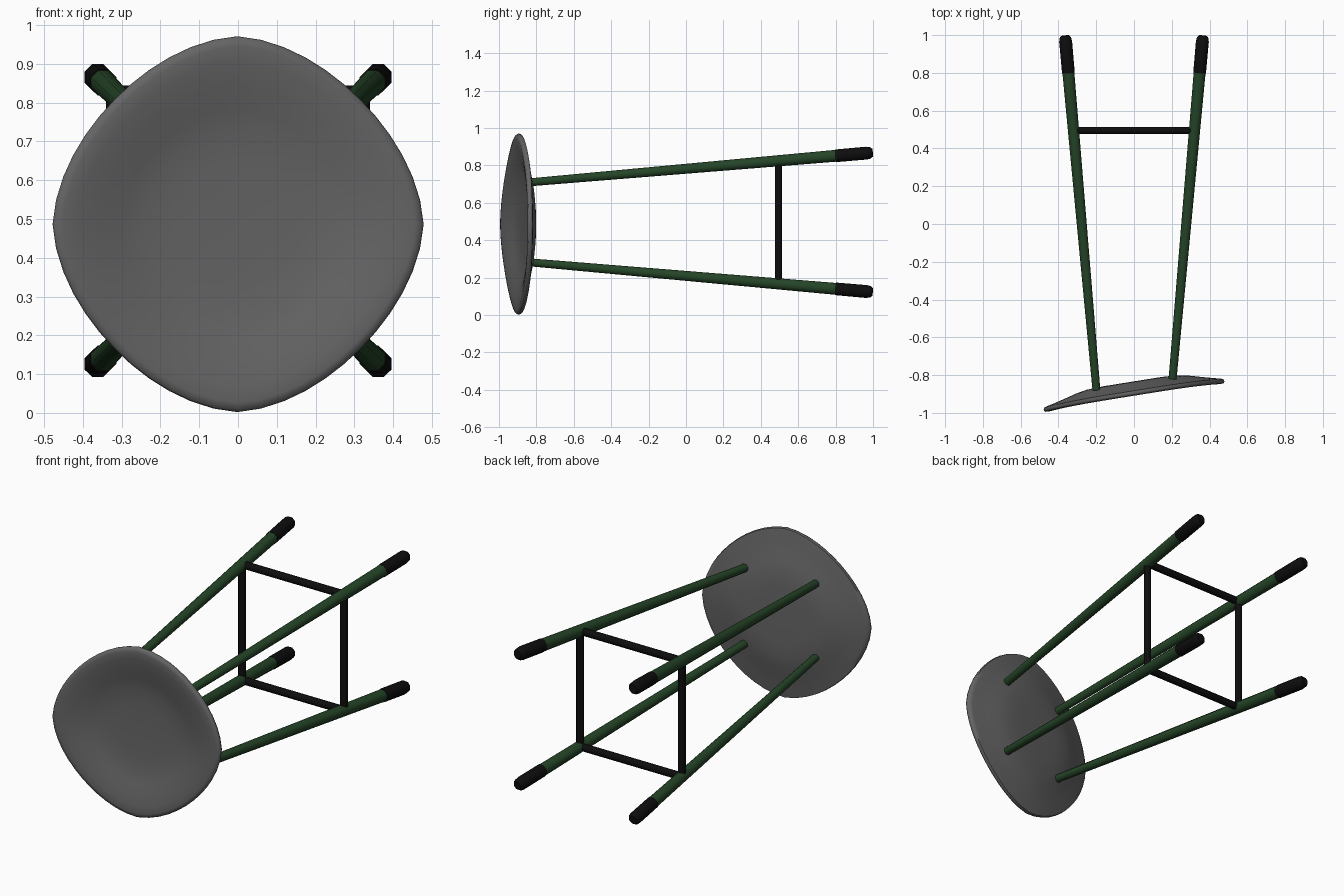
import bpy, bmesh, math
from mathutils import Vector, Matrix

old = bpy.data.objects.get("Cube")
if old:
    bpy.data.objects.remove(old, do_unlink=True)


def material(name, rgb):
    m = bpy.data.materials.new(name)
    m.use_nodes = True
    m.diffuse_color = (*rgb, 1)
    m.node_tree.nodes["Principled BSDF"].inputs["Base Color"].default_value = (*rgb, 1)
    return m


GREEN = material("dark_green", (0.018, 0.058, 0.02))
BLACK = material("black", (0.004, 0.004, 0.004))
GREY = material("grey", (0.13, 0.13, 0.13))


def loft(name, rings, mat, angle):
    """Skin a list of equal rings and close both ends."""
    bm = bmesh.new()
    loops = [[bm.verts.new(p) for p in ring] for ring in rings]
    n = len(loops[0])
    for a, b in zip(loops, loops[1:]):
        for i in range(n):
            j = (i + 1) % n
            bm.faces.new((a[i], a[j], b[j], b[i]))
    bm.faces.new(loops[0][::-1])
    bm.faces.new(loops[-1])
    bmesh.ops.recalc_face_normals(bm, faces=bm.faces)
    mesh = bpy.data.meshes.new(name)
    bm.to_mesh(mesh)
    bm.free()
    mesh.materials.append(mat)
    ob = bpy.data.objects.new(name, mesh)
    bpy.context.collection.objects.link(ob)
    bpy.ops.object.select_all(action='DESELECT')
    ob.select_set(True)
    bpy.context.view_layer.objects.active = ob
    bpy.ops.object.shade_smooth_by_angle(angle=math.radians(angle))
    return ob


def tube(name, stations, mat, sides=8):
    """Round bar through (point, radius) stations on a straight line."""
    axis = (stations[-1][0] - stations[0][0]).normalized()
    rot = axis.to_track_quat('Z', 'Y')
    turn = math.pi / sides
    rings = []
    for centre, r in stations:
        angles = [turn * (2 * i + 1) for i in range(sides)]
        rings.append([centre + rot @ Vector((r * math.cos(a), r * math.sin(a), 0)) for a in angles])
    return loft(name, rings, mat, 50)


# Dished seat: (radius, depth) profile from front centre round the rim to back centre
R = 0.4845
profile = [(0.01, 0.046), (0.16, 0.045), (0.24, 0.04), (0.3, 0.028), (0.36, 0.012),
           (0.42, 0.002), (0.46, -0.002), (0.48, 0.002), (R, 0.012), (0.481, 0.024),
           (0.46, 0.028), (0.42, 0.034), (0.36, 0.046), (0.3, 0.06), (0.24, 0.07),
           (0.16, 0.073), (0.01, 0.073)]
tilt = Matrix.Translation((0, -0.907, 0.4865)) @ Matrix.Rotation(math.radians(9.1), 4, 'Z')
SEG = 48
rings = []
for r, depth in profile:
    ring = []
    for i in range(SEG):
        a = math.tau * i / SEG
        rr = r * (1 - 0.062 * abs(math.sin(2 * a)) ** 1.3 * (r / R))
        u = rr * math.cos(a)
        ring.append(tilt @ Vector((u, depth - 0.014 * (u / R) ** 4, rr * math.sin(a))))
    rings.append(ring)
loft("seat", rings, GREY, 60)

# Splayed tapering legs with dark rounded tips
MID = 0.496


def on_leg(sx, sz, y):
    t = (y + 0.8) / 1.8
    return Vector((sx * (0.206 + 0.159 * t), y, MID + sz * (0.217 + 0.156 * t)))


def leg_radius(y):
    return 0.023 + 0.0125 * (y + 0.8) / 1.8


for sx, side in ((1, "left"), (-1, "right")):
    for sz, level in ((1, "upper"), (-1, "lower")):
        start = -0.82 if sx > 0 else -0.88
        tag = f"{level}_{side}"
        tube(f"leg_{tag}", [(on_leg(sx, sz, y), leg_radius(y)) for y in (start, 0.8)], GREEN)
        tip = [(0.8, 0.0365), (0.965, 0.037), (0.985, 0.033), (0.997, 0.023)]
        tube(f"leg_tip_{tag}", [(on_leg(sx, sz, y), r) for y, r in tip], BLACK)

# Square of stretchers joining the legs
corners = [(1, 1), (-1, 1), (-1, -1), (1, -1)]
names = ["upper", "right", "lower", "left"]
for i, name in enumerate(names):
    ends = [on_leg(*corners[i], 0.495), on_leg(*corners[(i + 1) % 4], 0.495)]
    tube(f"stretcher_{name}", [(p, 0.021) for p in ends], BLACK)
